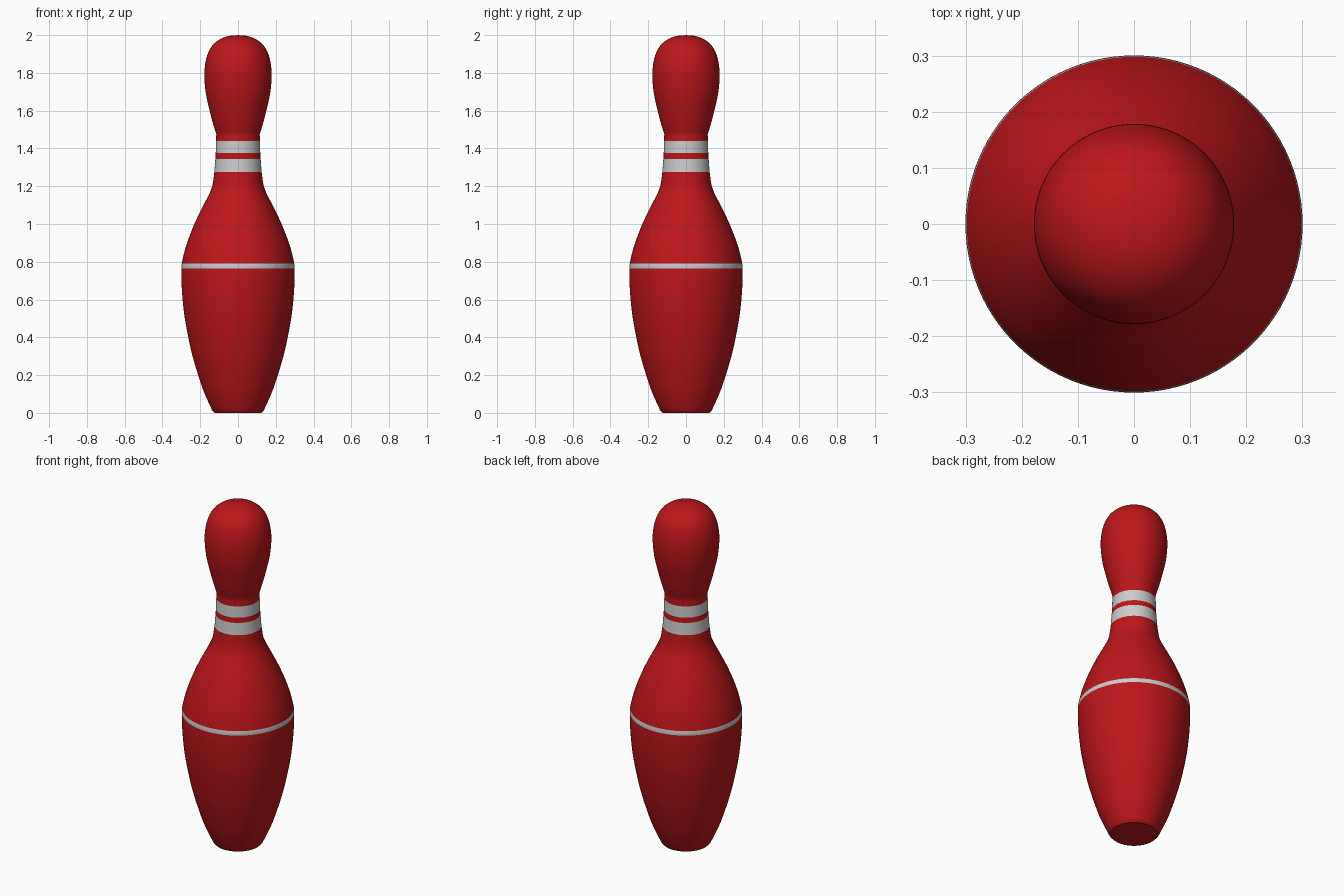
import bpy, bmesh, math
from mathutils import Vector

if "Cube" in bpy.data.objects:
    bpy.data.objects.remove(bpy.data.objects["Cube"])

SEGMENTS = 96
STEPS = 4

# Smooth sections of the silhouette (radius, height); corners where sections meet
SECTIONS = [
    [(0.125, 0.0), (0.136, 0.012)],
    [(0.136, 0.012), (0.18, 0.11), (0.211, 0.2), (0.243, 0.31), (0.265, 0.41), (0.283, 0.51),
     (0.294, 0.61), (0.30, 0.71), (0.30, 0.765)],
    [(0.30, 0.765), (0.298, 0.79), (0.282, 0.86), (0.257, 0.935), (0.222, 1.02),
     (0.18, 1.105), (0.152, 1.16), (0.138, 1.195), (0.131, 1.23), (0.125, 1.275)],
    [(0.125, 1.275), (0.120, 1.345), (0.118, 1.375), (0.116, 1.44), (0.115, 1.475)],
    [(0.115, 1.475), (0.136, 1.545), (0.155, 1.62), (0.170, 1.69), (0.178, 1.77),
     (0.176, 1.83), (0.164, 1.89), (0.141, 1.938), (0.104, 1.973), (0.055, 1.994), (0.0, 2.0)],
]
STRIPES = [(0.765, 0.79), (1.275, 1.345), (1.375, 1.44)]


def smooth_curve(pts):
    """Catmull-Rom curve through the points."""
    p = [Vector(q) for q in pts]
    p = [2 * p[0] - p[1]] + p + [2 * p[-1] - p[-2]]
    out = []
    for a, b, c, d in zip(p, p[1:], p[2:], p[3:]):
        for i in range(STEPS):
            t = i / STEPS
            out.append(0.5 * (2 * b + (c - a) * t + (2 * a - 5 * b + 4 * c - d) * t**2
                              + (3 * b - a - 3 * c + d) * t**3))
    return out


def material(name, color):
    m = bpy.data.materials.new(name)
    m.diffuse_color = color
    m.use_nodes = True
    m.node_tree.nodes["Principled BSDF"].inputs["Base Color"].default_value = m.diffuse_color
    return m


# Full profile from base to crown
profile = [q for s in SECTIONS for q in smooth_curve(s)]

# Revolve into a closed body
bm = bmesh.new()
rings = []
for r, z in profile:
    rings.append([bm.verts.new((r * math.cos(a), r * math.sin(a), z))
                  for a in (2 * math.pi * i / SEGMENTS for i in range(SEGMENTS))])
for lo, hi in zip(rings, rings[1:]):
    for i in range(SEGMENTS):
        j = (i + 1) % SEGMENTS
        bm.faces.new((lo[i], lo[j], hi[j], hi[i]))
bm.faces.new(rings[0][::-1])
top = bm.verts.new((0, 0, 2))
for i in range(SEGMENTS):
    bm.faces.new((rings[-1][i], rings[-1][(i + 1) % SEGMENTS], top))

# Painted stripes
for f in bm.faces:
    z = f.calc_center_median().z
    f.material_index = int(any(a < z < b for a, b in STRIPES))

mesh = bpy.data.meshes.new("bowling_pin")
bm.to_mesh(mesh)
bm.free()
mesh.materials.append(material("red_paint", (0.5, 0.008, 0.01, 1)))
mesh.materials.append(material("white_stripe", (0.8, 0.8, 0.8, 1)))
pin = bpy.data.objects.new("bowling_pin", mesh)
bpy.context.collection.objects.link(pin)
bpy.context.view_layer.objects.active = pin
pin.select_set(True)
bpy.ops.object.shade_smooth_by_angle(angle=math.radians(30))
